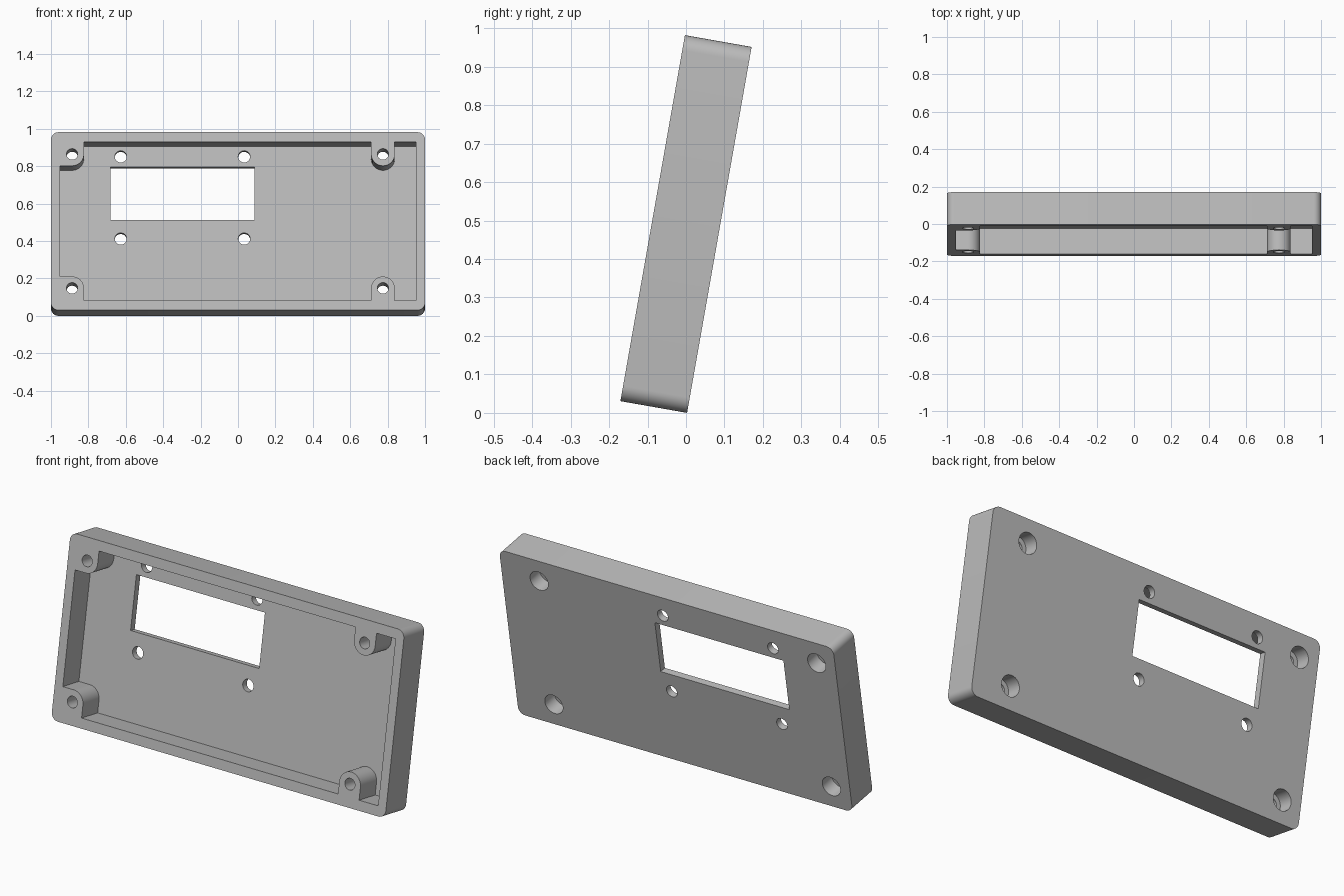
import bpy, bmesh
from math import sin, cos, pi, radians

W, H, D = 1.0, 0.483, 0.088          # half width, half height, half depth
IN_W, IN_H = 0.952, 0.43             # half size of the recess
FLOOR = 0.052                        # front surface of the thin panel
BOSS_R, BOSS_V = 0.063, 0.3635
BOSS_X = (-0.887, 0.775)

if "Cube" in bpy.data.objects:
    bpy.data.objects.remove(bpy.data.objects["Cube"], do_unlink=True)

grey = bpy.data.materials.new("plain grey")
grey.use_nodes = True
grey.diffuse_color = (0.5, 0.5, 0.5, 1)
grey.node_tree.nodes["Principled BSDF"].inputs["Base Color"].default_value = (0.5, 0.5, 0.5, 1)


def arc(cx, cz, r, a0, a1, n=12):
    """Points along an arc, angles in degrees."""
    angles = [radians(a0 + (a1 - a0) * i / n) for i in range(n + 1)]
    return [(cx + r * cos(a), cz + r * sin(a)) for a in angles]


def prism(name, outline, y0, y1):
    """Extrude an x-z outline from y0 to y1."""
    bm = bmesh.new()
    face = bm.faces.new([bm.verts.new((x, y0, z)) for x, z in outline])
    moved = bmesh.ops.extrude_face_region(bm, geom=[face])["geom"]
    bmesh.ops.translate(bm, vec=(0, y1 - y0, 0),
                        verts=[v for v in moved if isinstance(v, bmesh.types.BMVert)])
    bmesh.ops.recalc_face_normals(bm, faces=bm.faces)
    mesh = bpy.data.meshes.new(name)
    bm.to_mesh(mesh)
    bm.free()
    mesh.materials.append(grey)
    ob = bpy.data.objects.new(name, mesh)
    bpy.context.collection.objects.link(ob)
    return ob


def cut(body, outline, y0, y1):
    """Remove an extruded outline from the body."""
    cutter = prism("cutter", outline, y0, y1)
    cutter.hide_render = True
    mod = body.modifiers.new("cut", "BOOLEAN")
    mod.operation, mod.solver, mod.object = "DIFFERENCE", "EXACT", cutter
    bpy.context.view_layer.objects.active = body
    bpy.ops.object.modifier_apply(modifier=mod.name)
    bpy.data.objects.remove(cutter, do_unlink=True)


def hole(body, x, z, r, y0, y1):
    cut(body, arc(x, z, r, 0, 360, 32)[:-1], y0, y1)


# Case with rounded corners
R = 0.04
outer = []
for k, (sx, sz) in enumerate([(1, 1), (-1, 1), (-1, -1), (1, -1)]):
    outer += arc(sx * (W - R), sz * (H - R), R, 90 * k, 90 * k + 90, 8)
case = prism("enclosure_cover", outer, -D, D)

# Recess that leaves the walls and four screw bosses
left, right = BOSS_X
lower = [(-IN_W, BOSS_R - BOSS_V)]
lower += arc(left, -BOSS_V, BOSS_R, 90, 0)
lower += [(left + BOSS_R, -IN_H), (right - BOSS_R, -IN_H)]
lower += arc(right, -BOSS_V, BOSS_R, 180, 0, 24)
lower += [(right + BOSS_R, -IN_H), (IN_W, -IN_H)]
cut(case, lower + [(x, -z) for x, z in reversed(lower)], -0.2, FLOOR)

# Screw holes with wider head pockets at the back
for x in BOSS_X:
    for z in (-BOSS_V, BOSS_V):
        hole(case, x, z, 0.03, -0.2, 0.2)
        hole(case, x, z, 0.054, D - 0.08, 0.2)

# Display window and its mounting holes
cut(case, [(-0.683, 0.03), (0.087, 0.03), (0.087, 0.318), (-0.683, 0.318)], 0, 0.2)
for x in (-0.627, 0.033):
    for z in (-0.071, 0.375):
        hole(case, x, z, 0.032, 0, 0.2)

# Lean back, stand on the ground and smooth the round surfaces
case.rotation_euler.x = radians(-10)
case.location.z = H * cos(radians(10)) + D * sin(radians(10))
bpy.ops.object.select_all(action="DESELECT")
case.select_set(True)
bpy.context.view_layer.objects.active = case
bpy.ops.object.shade_smooth_by_angle(angle=radians(30))
